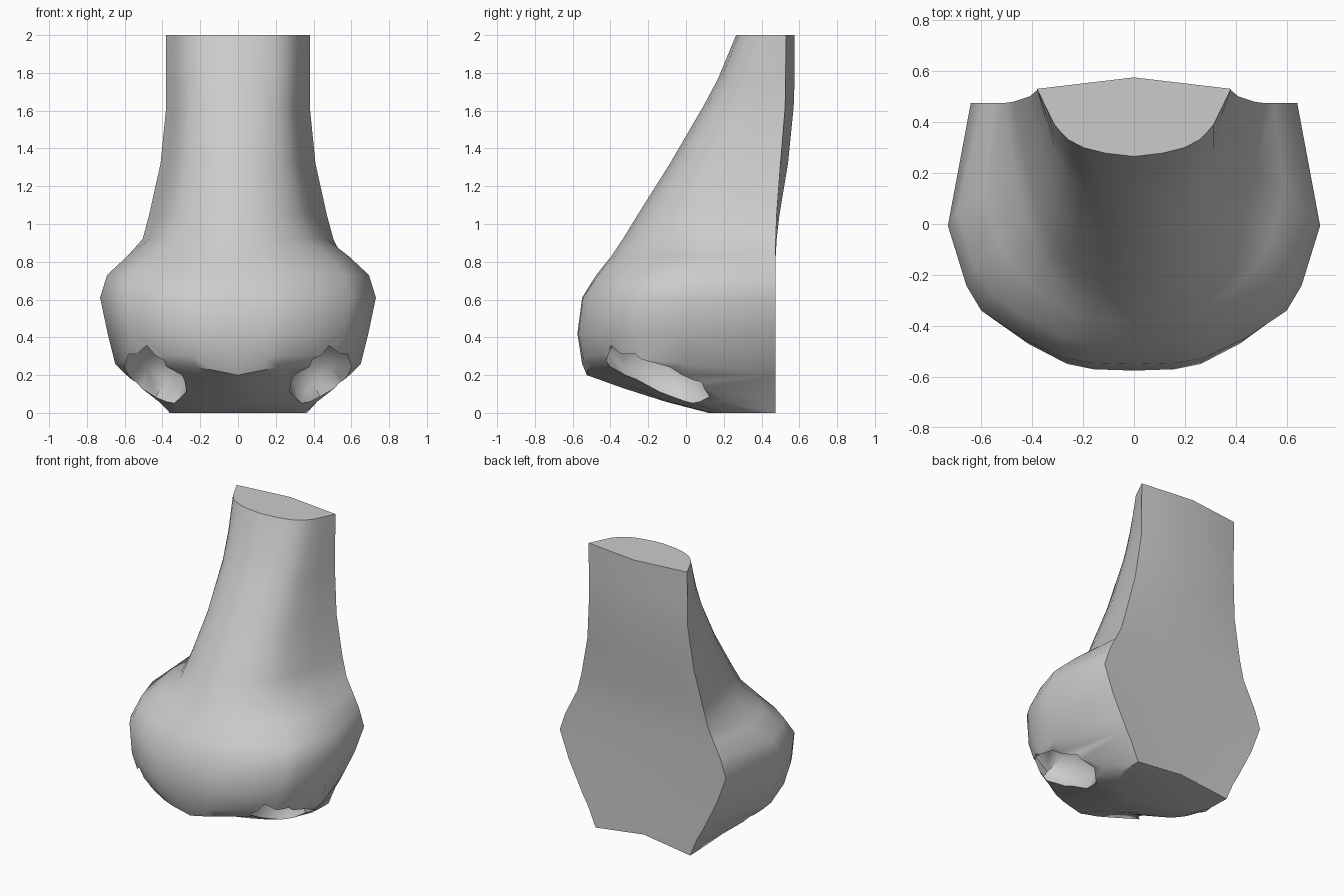
import bpy, bmesh, math
from mathutils import Vector

if "Cube" in bpy.data.objects:
    bpy.data.objects.remove(bpy.data.objects["Cube"])

# Half outlines, front centre to side: (share of half width, share of depth)
RIDGE = [(0, 0), (.3, .05), (.52, .13), (.68, .25), (.75, .35), (.82, .47), (.9, .7), (1, 1)]
BULB = [(0, 0), (.23, .005), (.38, .025), (.6, .1), (.82, .205), (.9, .3), (1, .53), (1, 1)]

# Levels: z, half width, rear half width, front y, rear edge y, rear centre y, bulb amount
LEVELS = [
    (2.0, .38, .38, .265, .53, .575, 0), (1.77, .38, .38, .17, .527, .575, 0),
    (1.62, .38, .38, .09, .525, .57, 0), (1.32, .41, .41, -.085, .50, .54, 0),
    (1.05, .47, .47, -.255, .48, .495, .05), (.92, .51, .505, -.335, .475, .48, .2),
    (.83, .61, .55, -.395, .475, .475, .6), (.73, .70, .60, -.475, .475, .47, .9),
    (.61, .73, .64, -.55, .475, .47, 1), (.42, .69, .57, -.575, .475, .465, 1),
    (.26, .65, .49, -.55, .475, .465, 1), (.2, .59, .46, -.525, .475, .465, 1),
    (.13, .51, .42, -.33, .475, .465, 1), (.06, .42, .39, -.11, .475, .465, 1),
    (0.0, .36, .365, .12, .475, .465, 1)]


def section(z, w, rear_w, front, rear, centre, t):
    half = []
    for (rx, ry), (bx, by) in zip(RIDGE, BULB):
        u, v = rx + (bx - rx) * t, ry + (by - ry) * t
        # tip underside rises towards the nostrils
        lift = .12 * min(u, .5) * max(0, 1 - 2 * v) if .1 < z < .3 else 0
        half.append(Vector((u * w, front + v * (rear - front), z + lift)))
    half[-1].x = rear_w
    mirrored = [Vector((-p.x, p.y, p.z)) for p in reversed(half[1:])]
    return half + [Vector((0, centre, z + (.045 if z < .1 else 0)))] + mirrored


# Nose body lofted through the levels
bm = bmesh.new()
rings = [[bm.verts.new(p) for p in section(*lv)] for lv in LEVELS]
for a, b in zip(rings, rings[1:]):
    for i in range(len(a)):
        j = (i + 1) % len(a)
        bm.faces.new((a[i], a[j], b[j], b[i]))
bm.faces.new(rings[0])
bm.faces.new(rings[-1])
bmesh.ops.recalc_face_normals(bm, faces=bm.faces)
mesh = bpy.data.meshes.new("nose")
bm.to_mesh(mesh)
bm.free()
nose = bpy.data.objects.new("nose", mesh)
bpy.context.collection.objects.link(nose)
bpy.context.view_layer.objects.active = nose

# Nostril hollows on both sides
for side in (-1, 1):
    bpy.ops.mesh.primitive_uv_sphere_add(segments=9, ring_count=6, radius=1,
                                         location=(side * .43, -.15, .215))
    cutter = bpy.context.object
    cutter.name = "nostril_cutter"
    cutter.scale = (.185, .31, .2)
    cutter.rotation_euler = (math.radians(-31), math.radians(-side * 25), math.radians(side * 12))
    cutter.hide_render = True
    bpy.context.view_layer.objects.active = nose
    mod = nose.modifiers.new("nostril", 'BOOLEAN')
    mod.operation = 'DIFFERENCE'
    mod.solver = 'EXACT'
    mod.object = cutter
    bpy.ops.object.modifier_apply(modifier=mod.name)
    bpy.data.objects.remove(cutter)

# Smooth skin with crisp back and nostril edges
bpy.ops.object.select_all(action='DESELECT')
nose.select_set(True)
bpy.context.view_layer.objects.active = nose
bpy.ops.object.shade_smooth_by_angle(angle=math.radians(42))
